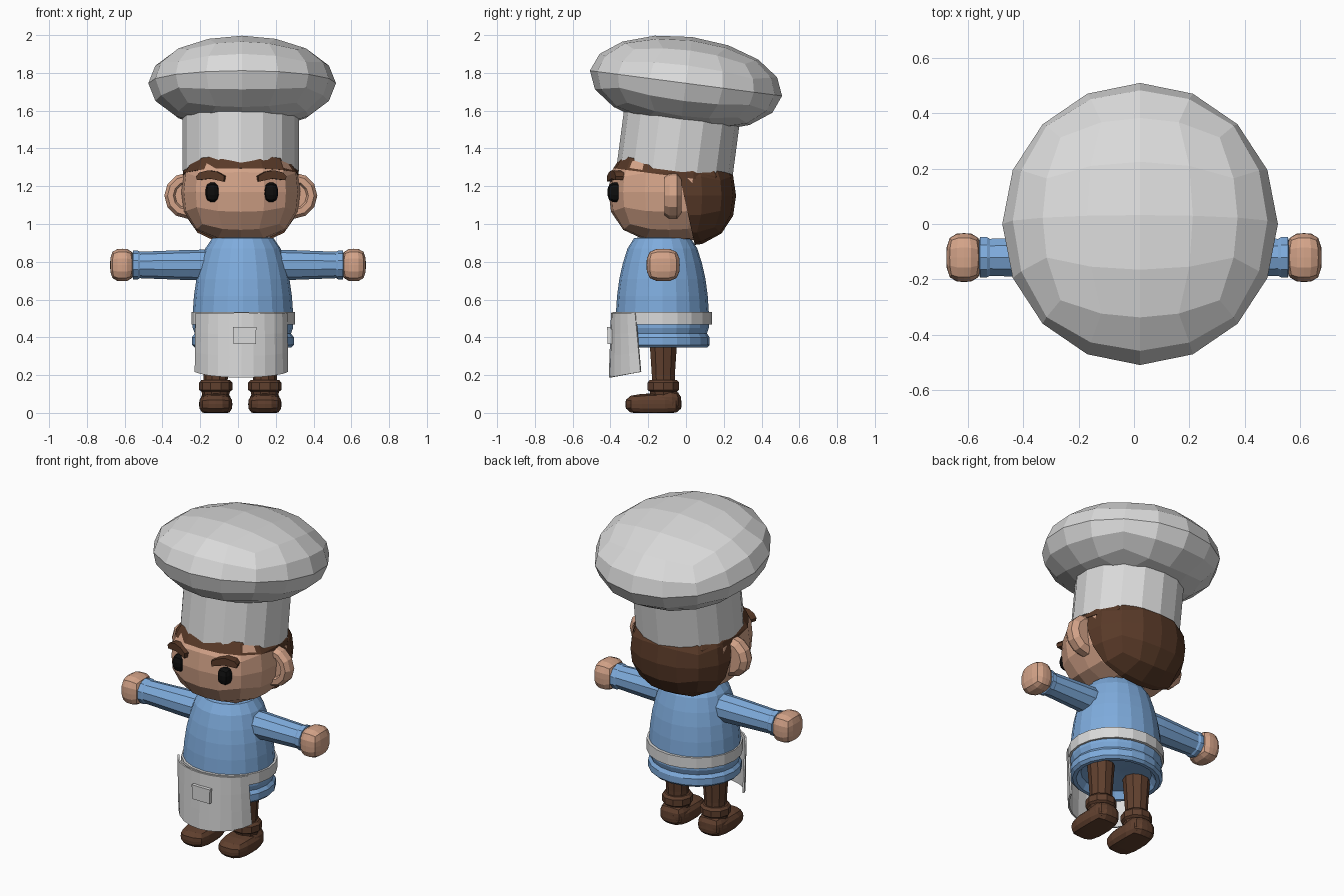
import bpy, bmesh, math
from mathutils import Matrix, Vector

if "Cube" in bpy.data.objects:
    bpy.data.objects.remove(bpy.data.objects["Cube"])


def material(name, rgb):
    m = bpy.data.materials.new(name)
    m.diffuse_color = (*rgb, 1)
    m.use_nodes = True
    m.node_tree.nodes["Principled BSDF"].inputs["Base Color"].default_value = m.diffuse_color
    return m


WHITE = material("white_cloth", (0.70, 0.70, 0.70))
BLUE = material("blue_shirt", (0.21, 0.41, 0.72))
SKIN = material("skin", (0.66, 0.37, 0.25))
HAIR = material("brown_hair", (0.10, 0.042, 0.021))
BOOT = material("brown_leather", (0.115, 0.05, 0.027))
BLACK = material("black", (0.004, 0.004, 0.004))

CX = 0.015  # centre line of the figure


def finish(bm, name, mat):
    bmesh.ops.recalc_face_normals(bm, faces=bm.faces)
    me = bpy.data.meshes.new(name)
    bm.to_mesh(me)
    bm.free()
    ob = bpy.data.objects.new(name, me)
    bpy.context.collection.objects.link(ob)
    me.materials.append(mat)
    return ob


def rounded(name, mat, centre, radii, n=4, p=2.0, rot=0.0, cuts=(), floor=None):
    """Ball made from a gridded cube; p > 2 makes it boxier; cuts keep one side of planes."""
    bm = bmesh.new()
    bmesh.ops.create_cube(bm, size=2)
    bmesh.ops.subdivide_edges(bm, edges=bm.edges[:], cuts=n - 1, use_grid_fill=True)
    for v in bm.verts:
        d = Vector([math.tan(c * math.pi / 4) for c in v.co])
        d /= sum(abs(c) ** p for c in d) ** (1 / p)
        v.co = Vector([c * r for c, r in zip(d, radii)])
    bm.transform(Matrix.Translation(centre) @ Matrix.Rotation(rot, 4, 'X'))
    for point, normal in cuts:
        bmesh.ops.bisect_plane(bm, geom=bm.verts[:] + bm.edges[:] + bm.faces[:],
                               plane_co=point, plane_no=normal, clear_inner=True)
        bmesh.ops.holes_fill(bm, edges=[e for e in bm.edges if e.is_boundary])
    if floor is not None:
        for v in bm.verts:
            v.co.z = max(v.co.z, floor)
    return finish(bm, name, mat)


def lathe(name, mat, profile, sides, matrix, closed=False):
    """Turn (radius, height) points around local z."""
    bm = bmesh.new()
    rings = []
    for r, z in profile:
        rings.append([bm.verts.new((r * math.cos(a), r * math.sin(a), z))
                      for a in (2 * math.pi * i / sides for i in range(sides))])
    pairs = list(zip(rings, rings[1:]))
    if closed:
        pairs.append((rings[-1], rings[0]))
    for lo, hi in pairs:
        for i in range(sides):
            j = (i + 1) % sides
            bm.faces.new((lo[i], lo[j], hi[j], hi[i]))
    if not closed:
        bm.faces.new(rings[0][::-1])
        bm.faces.new(rings[-1])
    bm.transform(matrix)
    return finish(bm, name, mat)


def place(x, y, z, sx=1, sy=1, sz=1):
    return Matrix.Translation((x, y, z)) @ Matrix.Diagonal((sx, sy, sz, 1))


# Hat: tilted band and puffed crown
TILT = math.radians(-7.5)
lathe("hat_band", WHITE, [(0.308, 0), (0.308, 0.32)], 16,
      Matrix.Translation((CX, -0.06, 1.28)) @ Matrix.Rotation(TILT, 4, 'X'))
rounded("hat_crown", WHITE, (0.022, 0, 1.745), (0.497, 0.513, 0.247), 4, 2.0, TILT)

# Head and hair
rounded("head", SKIN, (CX, -0.09, 1.17), (0.315, 0.32, 0.265), 4, 2.5)
rounded("hair_cap", HAIR, (CX, -0.085, 1.17), (0.318, 0.325, 0.27), 4, 2.5,
        cuts=[((0, -0.36, 1.292), (0, 0.13, 0.99))])
rounded("hair_back", HAIR, (CX, -0.03, 1.15), (0.316, 0.295, 0.27), 4, 2.3,
        cuts=[((0, 0.0, 1.1), (0, 1, 0.22))])

for side, s in (("left", -1), ("right", 1)):
    # Ear: disc with a hollowed front
    ear_turn = Matrix.Rotation(math.pi / 2, 4, 'X')
    lathe(f"{side}_ear", SKIN,
          [(0.09, -0.045), (0.122, -0.02), (0.122, 0.02), (0.105, 0.045),
           (0.075, 0.045), (0.065, 0.025)], 12,
          Matrix.Translation((CX + s * 0.283, -0.068, 1.15)) @ ear_turn)

    # Eye
    rounded(f"{side}_eye", BLACK, (0.02 + s * 0.155, -0.375, 1.168),
            (0.038, 0.042, 0.053), 3, 2.6)

    # Eyebrow: bent bar, wrapped around the forehead
    bm = bmesh.new()
    outline = [(-0.075, -0.028), (-0.079, 0.002), (-0.04, 0.024), (0.01, 0.032),
               (0.06, 0.02), (0.078, 0.0), (0.072, -0.02), (0.0, -0.012)]
    face = bm.faces.new([bm.verts.new((s * x, -0.035, z)) for x, z in outline])
    out = bmesh.ops.extrude_face_region(bm, geom=[face])
    for v in [g for g in out["geom"] if isinstance(g, bmesh.types.BMVert)]:
        v.co.y += 0.07
    bm.transform(Matrix.Translation((0.017 + s * 0.155, -0.362, 1.252))
                 @ Matrix.Rotation(s * 0.3, 4, 'Z'))
    finish(bm, f"{side}_eyebrow", HAIR)

    # Sleeve with cuff, and fist
    to_side = Matrix.Rotation(s * math.pi / 2, 4, 'Y')
    lathe(f"{side}_sleeve", BLUE,
          [(0.082, 0.1), (0.08, 0.26), (0.07, 0.52), (0.076, 0.53), (0.076, 0.555), (0.06, 0.56)],
          10, Matrix.Translation((0, -0.12, 0.783)) @ to_side)
    rounded(f"{side}_hand", SKIN, (s * 0.613, -0.121, 0.783), (0.064, 0.088, 0.086), 4, 3.2)

    # Leg, boot cuff and shoe
    x = 0.012 + s * 0.13
    lathe(f"{side}_leg", BOOT, [(0.062, 0.05), (0.064, 0.2), (0.078, 0.40)], 10,
          place(x, -0.12, 0))
    lathe(f"{side}_boot_cuff", BOOT,
          [(0.07, 0.09), (0.075, 0.112), (0.088, 0.122), (0.088, 0.16), (0.075, 0.175), (0.06, 0.175)],
          10, place(x, -0.12, 0))
    rounded(f"{side}_shoe", BOOT, (x, -0.172, 0.046), (0.088, 0.149, 0.056), 4, 3.2, floor=0.0)
    rounded(f"{side}_shoe_heel", BOOT, (x, -0.105, 0.06), (0.08, 0.08, 0.06), 4, 3.0, floor=0.0)

# Shirt, with a hollow folded hem
lathe("shirt", BLUE,
      [(0.02, 0.40), (0.19, 0.385), (0.215, 0.345), (0.235, 0.345), (0.25, 0.36), (0.25, 0.4),
       (0.236, 0.42), (0.246, 0.45), (0.246, 0.53), (0.24, 0.62), (0.228, 0.71),
       (0.21, 0.79), (0.185, 0.87), (0.15, 0.925), (0.05, 0.94)],
      20, place(0.026, -0.125, 0, 1.08))

# Apron belt
lathe("apron_belt", WHITE, [(0.24, 0.468), (0.263, 0.468), (0.263, 0.535), (0.24, 0.535)],
      20, place(0.028, -0.125, 0, 1.045), closed=True)

# Apron front: curved sheet with a dipping lower edge
bm = bmesh.new()
A = math.radians(72)
COLS, ROWS = 10, 3
grid = []
for r in range(ROWS + 1):
    t = r / ROWS
    row = []
    for c in range(COLS + 1):
        a = A * (2 * c / COLS - 1)
        k = (1 - math.cos(a)) / (1 - math.cos(A))
        low = 0.187 + 0.03 * k
        row.append(bm.verts.new((0.018 + (0.243 - 0.004 * (1 - t)) * math.sin(a) / math.sin(A),
                                 -0.392 - 0.012 * t + (0.125 + 0.04 * t) * k,
                                 0.53 + (low - 0.53) * t)))
    grid.append(row)
for up, dn in zip(grid, grid[1:]):
    for c in range(COLS):
        bm.faces.new((up[c], dn[c], dn[c + 1], up[c + 1]))
apron = finish(bm, "apron_front", WHITE)
mod = apron.modifiers.new("thickness", 'SOLIDIFY')
mod.thickness = 0.01
mod.offset = 0

# Pocket and its hem
for name, z, h, w, y in (("apron_pocket", 0.405, 0.08, 0.118, -0.404),
                         ("apron_pocket_hem", 0.447, 0.014, 0.126, -0.407)):
    bm = bmesh.new()
    bmesh.ops.create_cube(bm, size=1)
    bm.transform(place(0.036, y, z, w, 0.022, h))
    finish(bm, name, WHITE)
